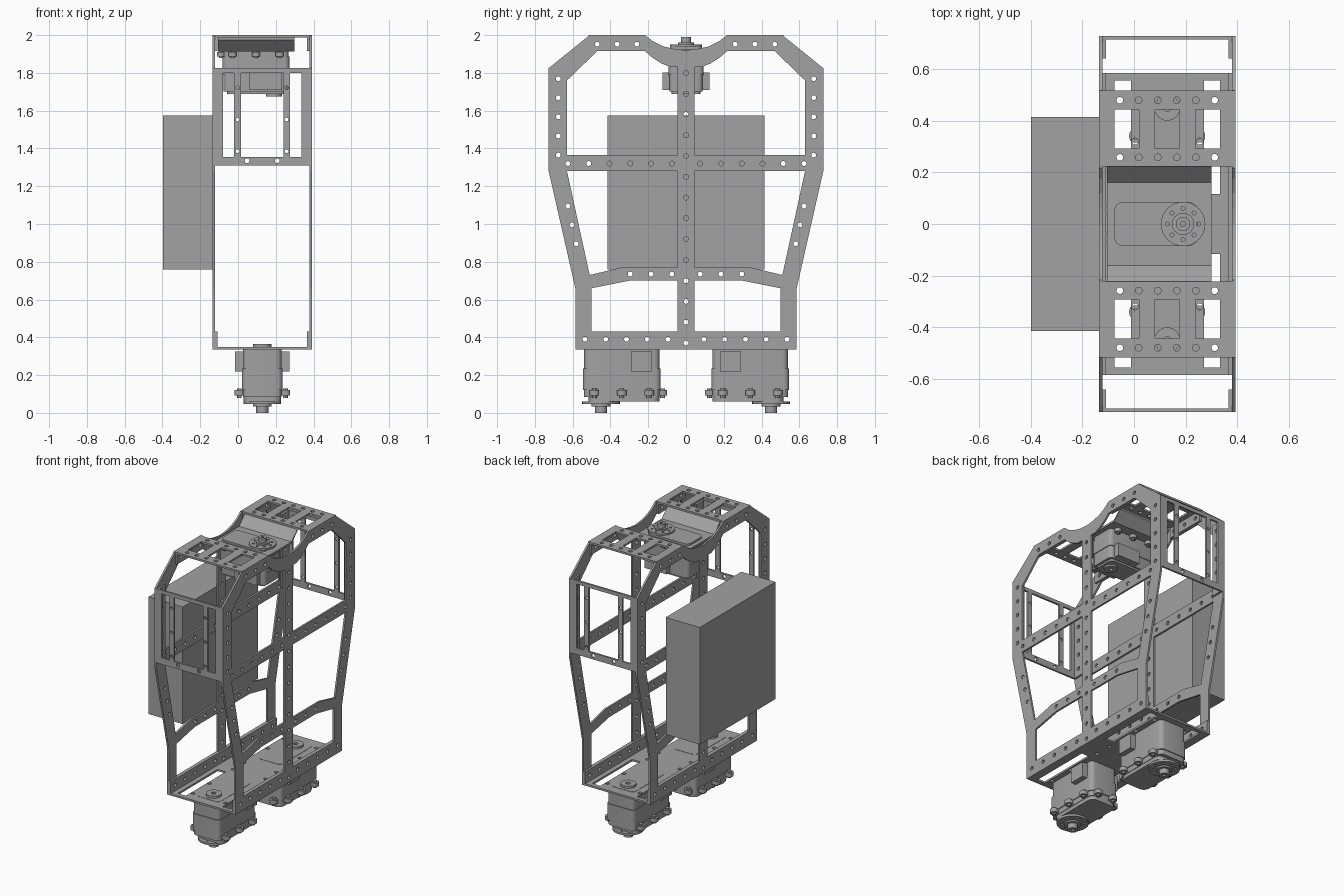
import bpy
from math import cos, sin, pi
from mathutils import Matrix

cube = bpy.data.objects.get("Cube")
if cube:
    bpy.data.objects.remove(cube)

grey = bpy.data.materials.new("plain_grey")
grey.use_nodes = True
tone = (0.36, 0.36, 0.36, 1)
grey.diffuse_color = tone
grey.node_tree.nodes["Principled BSDF"].inputs["Base Color"].default_value = tone

# Profile planes: each maps a flat drawing (u, v) and its thickness into space
PLANES = {
    "X": Matrix(((0, 0, 1, 0), (1, 0, 0, 0), (0, 1, 0, 0), (0, 0, 0, 1))),
    "Y": Matrix(((1, 0, 0, 0), (0, 0, -1, 0), (0, 1, 0, 0), (0, 0, 0, 1))),
    "Z": Matrix.Identity(4),
}
AXIS = {"X": (1, 0, 0), "Y": (0, 1, 0), "Z": (0, 0, 1)}


def prism(name, loops, axis, low, high, place=Matrix.Identity(4), smooth=False):
    """Extrude an outline with inner cut-outs between two levels of an axis."""
    curve = bpy.data.curves.new(name, "CURVE")
    curve.dimensions = "2D"
    curve.fill_mode = "BOTH"
    curve.extrude = (high - low) / 2
    for loop in loops:
        spline = curve.splines.new("POLY")
        spline.points.add(len(loop) - 1)
        for point, (u, v) in zip(spline.points, loop):
            point.co = (u, v, 0, 1)
        spline.use_cyclic_u = True
    temp = bpy.data.objects.new(name, curve)
    mesh = bpy.data.meshes.new_from_object(temp)
    bpy.data.objects.remove(temp)
    bpy.data.curves.remove(curve)
    shift = Matrix.Translation([c * (low + high) / 2 for c in AXIS[axis]])
    mesh.transform(place @ shift @ PLANES[axis])
    mesh.materials.clear()
    mesh.materials.append(grey)
    mesh.name = name
    obj = bpy.data.objects.new(name, mesh)
    bpy.context.collection.objects.link(obj)
    for poly in mesh.polygons:
        poly.use_smooth = False
    if smooth:
        bpy.ops.object.select_all(action="DESELECT")
        obj.select_set(True)
        bpy.context.view_layer.objects.active = obj
        bpy.ops.object.shade_smooth_by_angle()
    return obj


def circle(u, v, r=0.013, n=12):
    return [(u + r * cos(2 * pi * i / n), v + r * sin(2 * pi * i / n)) for i in range(n)]


def rect(u1, u2, v1, v2):
    return [(u1, v1), (u2, v1), (u2, v2), (u1, v2)]


def rounded(u1, u2, v1, v2, r, steps=4):
    corners = [(u2 - r, v2 - r), (u1 + r, v2 - r), (u1 + r, v1 + r), (u2 - r, v1 + r)]
    return [(cu + r * cos(a), cv + r * sin(a))
            for q, (cu, cv) in enumerate(corners)
            for a in [(q + i / steps) * pi / 2 for i in range(steps + 1)]]


def flip(loop):
    return [(-u, v) for u, v in reversed(loop)]


def both(loops):
    return loops + [flip(loop) for loop in loops]


def row(start, step, count):
    return [start + step * i for i in range(count)]


T = 0.013                      # sheet thickness
X1, X2 = -0.135, 0.392         # outer faces of the two side frames
MID = (X1 + X2) / 2

# Side frames: outline, six windows and rows of holes
half = [(0.585, 0.335), (0.585, 0.655), (0.727, 1.28), (0.727, 1.825), (0.51, 2),
        (0.217, 2), (0.175, 1.967), (0.12, 1.94), (0.06, 1.926)]
outline = half + [(0, 1.92)] + flip(half)
windows = [
    rect(0.045, 0.5, 0.43, 0.7)[:2] + [(0.5, 0.66), (0.3, 0.7), (0.045, 0.7)],
    [(0.045, 0.77), (0.34, 0.77), (0.51, 0.73), (0.63, 1.28), (0.045, 1.28)],
    [(0.045, 1.365), (0.63, 1.365), (0.63, 1.76), (0.47, 1.915), (0.217, 1.915),
     (0.18, 1.882), (0.13, 1.85), (0.085, 1.832), (0.045, 1.832)],
]
base_holes = [circle(y, 0.39) for y in row(0.095, 0.11, 5)]
top_holes = [circle(y, 1.952) for y in row(0.26, 0.105, 3)]
edge_holes = [circle(0.676, z) for z in row(1.365, 0.101, 5)]
beam_holes = [circle(y, 1.32) for y in row(0.075, 0.11, 6)]
rib_holes = [circle(y, 0.735) for y in row(0.075, 0.11, 3)]
slope_holes = [circle(0.625 - 0.022 * i, 1.095 - 0.1 * i) for i in range(3)]
spine_holes = [circle(0, z) for z in row(0.37, 0.11, 14)]
side_loops = [outline] + spine_holes + both(
    windows + base_holes + top_holes + edge_holes + beam_holes + rib_holes + slope_holes)
for side, x in (("right", X1), ("left", X2 - T)):
    prism(side + "_side_frame", side_loops, "X", x, x + T)

# Folded flanges that lie against the inside of each side frame
for side, x in (("right", X1 + T), ("left", X2 - 2 * T)):
    prism(side + "_base_flange", [rect(-0.585, 0.585, 0.335, 0.43), circle(0, 0.37)]
          + both(base_holes), "X", x, x + T)
    for end, turn in (("back", list), ("front", flip)):
        prism(f"{side}_{end}_top_flange", [turn(l) for l in
              [rect(0.223, 0.515, 1.915, 2)] + top_holes], "X", x, x + T)
        prism(f"{side}_{end}_panel_flange", [turn(l) for l in
              [rect(0.64, 0.725, 1.31, 1.822)] + edge_holes], "X", x, x + T)

# Front and back end panels with three tall windows
panel = [rect(X1, X2, 1.31, 1.825), rect(-0.08, -0.02, 1.355, 1.8),
         rect(0.015, 0.24, 1.355, 1.8), rect(0.275, 0.335, 1.355, 1.8)]
panel += [circle(x, z, 0.01) for x in (-0.002, 0.257) for z in row(1.385, 0.168, 3)]
panel += [circle(x, 1.335) for x in (0.048, 0.208)]
prism("front_end_panel", panel, "Y", -0.727, -0.727 + T)
prism("back_end_panel", panel, "Y", 0.727 - T, 0.727)

# Top plates with three windows each
for end, turn in (("back", 1), ("front", -1)):
    plate = [rect(X1, X2, 0.223, 0.517)]
    plate += [rect(u, u + 0.095, 0.293, 0.444) for u in (-0.075, 0.081, 0.238)]
    plate += [circle(x, y) for x in row(-0.055, 0.0735, 6) for y in (0.258, 0.479)]
    plate = [[(u, turn * v) for u, v in loop] for loop in plate]
    prism(end + "_top_plate", plate, "Z", 2 - T, 2)

# Base plate with long slots beside the two lower motors
base = [rect(X1, X2, -0.585, 0.585)]
for u1, u2 in ((-0.075, -0.012), (0.27, 0.332)):
    base += [rect(u1, u2, 0.117, 0.555), rect(u1, u2, -0.555, -0.117)]
base += [circle(x, s * y) for x in (0.004, 0.254) for y in (0.06, 0.32, 0.5) for s in (1, -1)]
prism("base_plate", base, "Z", 0.335, 0.335 + T)

# Sunken cradle with bent ends that carries the upper motor
bend = [(0.16, 1.912), (0.225, 1.975)]
upper = [(y, z + T) for y, z in bend]
prism("motor_cradle", [flip(bend) + bend + upper[::-1] + flip(upper[::-1])],
      "X", -0.105, 0.3)

# Battery box on the outside of the right frame
prism("battery_box", [rect(-0.415, 0.415, 0.76, 1.575)], "X", -0.398, X1)


def motor(name, place, bracket):
    """Geared motor: the output axis is the origin, the tip of the hub is at zero."""
    def part(label, loops, low, high, smooth=False):
        prism(f"{name}_{label}", loops, "Z", low, high, place, smooth)

    part("body", [rounded(-0.09, 0.31, -0.103, 0.103, 0.03)], -0.335, -0.085, True)
    part("collar", [rounded(-0.096, 0.316, -0.108, 0.108, 0.03)], -0.235, -0.12, True)
    part("lid", [rounded(-0.065, 0.31, -0.1, 0.1, 0.04)], -0.085, -0.06, True)
    part("end_cap", [rounded(-0.07, 0.29, -0.09, 0.09, 0.03)], -0.35, -0.335, True)
    part("bracket", [rect(*bracket, -0.145, 0.145)], -0.325, -0.22)
    part("horn", [circle(0, 0, 0.1, 32)] + [circle(0.07 * cos(a), 0.07 * sin(a), 0.009, 8)
         for a in row(0, pi / 4, 8)], -0.06, -0.046, True)
    part("horn_step", [circle(0, 0, 0.05, 24)], -0.046, -0.035, True)
    part("hub", [circle(0, 0, 0.032, 20), circle(0, 0, 0.012)], -0.035, 0, True)
    part("idler", [circle(0, 0, 0.05, 24), circle(0, 0, 0.015)], -0.365, -0.335, True)
    # Mounting ears and screws along both sides and at the far end
    spots = [(u, v) for u in row(-0.035, 0.145, 3) for v in (-0.122, 0.122)]
    spots += [(0.325, v) for v in (-0.06, 0.06)]
    for i, (u, v) in enumerate(spots):
        part(f"ear_{i}", [rounded(u - 0.025, u + 0.025, v - 0.025, v + 0.025, 0.02)],
             -0.12, -0.092, True)
        part(f"screw_{i}", [circle(u, v, 0.013)], -0.13, -0.08, True)


# Upper motor points up; the lower pair points down and mirrors front to back
motor("upper_motor", Matrix.Translation((0.19, 0, 1.99)) @ Matrix.Rotation(pi, 4, "Z")
      @ Matrix.Scale(0.86, 4), (-0.05, 0.15))
for end, s in (("front", 1), ("back", -1)):
    place = (Matrix.Translation((MID, -0.45 * s, 0)) @ Matrix.Rotation(s * pi / 2, 4, "Z")
             @ Matrix.Rotation(pi, 4, "X"))
    motor(end + "_lower_motor", place, (0.16, 0.27))
